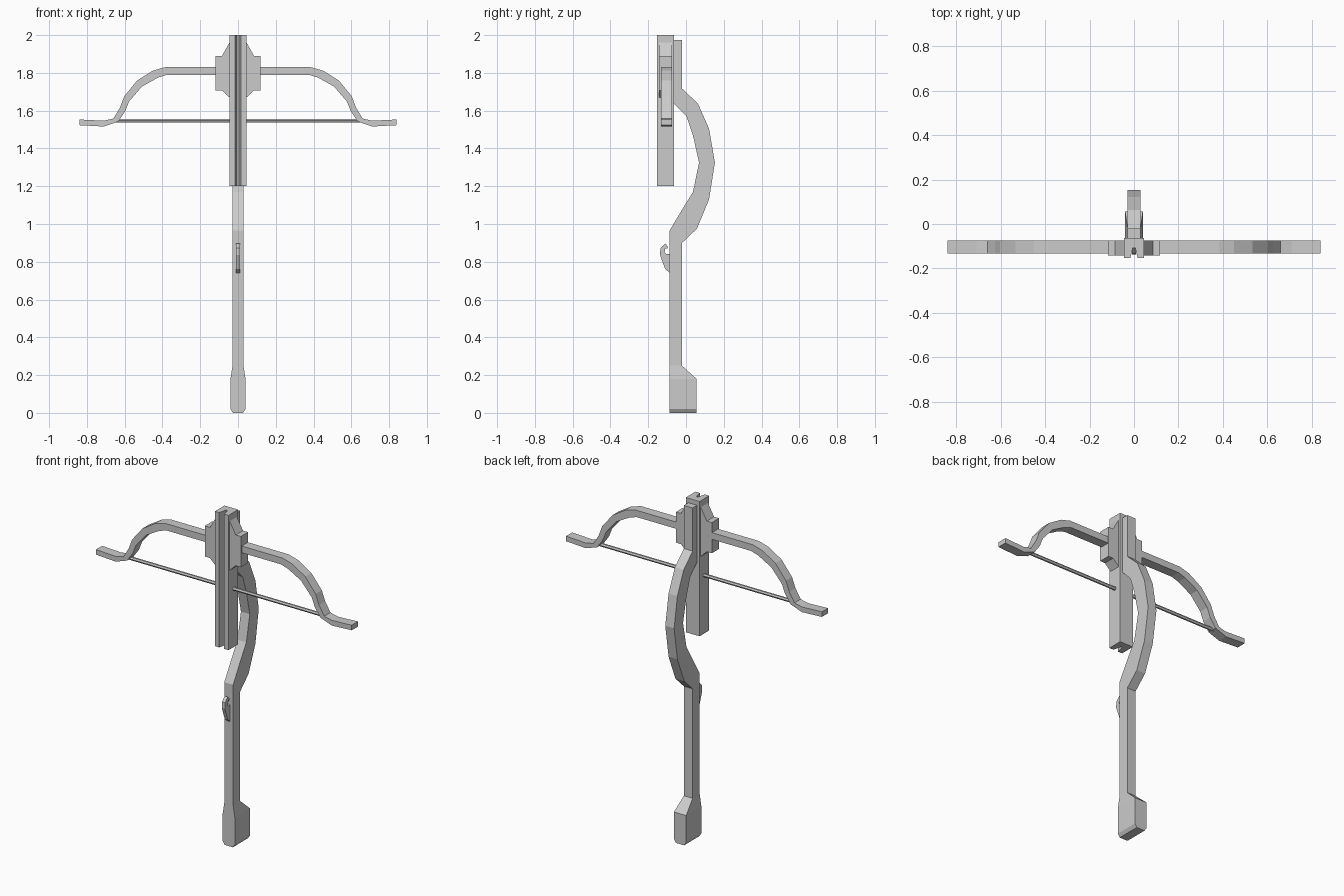
import bpy, bmesh


def loft(name, rings, mirror=False):
    """Closed solid through rings of equal point count; optionally mirrored over x."""
    bm = bmesh.new()
    vs = [[bm.verts.new(p) for p in r] for r in rings]
    n = len(vs[0])
    bm.faces.new(vs[0])
    bm.faces.new(vs[-1])
    for a, b in zip(vs, vs[1:]):
        for i in range(n):
            j = (i + 1) % n
            bm.faces.new((a[i], a[j], b[j], b[i]))
    bmesh.ops.recalc_face_normals(bm, faces=bm.faces)
    me = bpy.data.meshes.new(name)
    bm.to_mesh(me)
    bm.free()
    ob = bpy.data.objects.new(name, me)
    bpy.context.collection.objects.link(ob)
    if mirror:
        mod = ob.modifiers.new("Mirror", 'MIRROR')
        mod.use_mirror_merge = False
    return ob


def prism_y(name, xz, y0, y1):
    return loft(name, [[(x, y, z) for x, z in xz] for y in (y0, y1)], True)


def prism_x(name, yz, w):
    return loft(name, [[(x, y, z) for y, z in yz] for x in (-w, w)])


# Grooved bolt rail
half = [(0.045, -0.063), (0.045, -0.153), (0.016, -0.153), (0.005, -0.105)]
section = half + [(-x, y) for x, y in reversed(half)]
loft("bolt_rail", [[(x, y, z) for x, y in section] for z in (1.2, 2.0)])

# Side lugs holding the bow
prism_y("bow_lug", [(0.04, 1.97), (0.085, 1.89), (0.118, 1.89), (0.118, 1.708),
                    (0.085, 1.708), (0.04, 1.665)], -0.142, -0.074)

# Recurved bow limbs
outer = [(0.1, 1.83), (0.386, 1.83), (0.45, 1.812), (0.534, 1.76), (0.603, 1.675),
         (0.625, 1.616), (0.66, 1.558), (0.71, 1.547), (0.84, 1.553)]
inner = [(0.1, 1.79), (0.376, 1.79), (0.423, 1.775), (0.508, 1.728), (0.577, 1.648),
         (0.598, 1.595), (0.635, 1.542), (0.71, 1.516), (0.84, 1.523)]
prism_y("bow_limb", outer + inner[::-1], -0.133, -0.075)

# Bow string, one half each side of the rail
hexa = [(0.01, 0), (0.005, 0.009), (-0.005, 0.009), (-0.01, 0), (-0.005, -0.009), (0.005, -0.009)]
loft("bow_string", [[(x, -0.105 + a, 1.547 + b) for a, b in hexa] for x in (0.035, 0.645)], True)

# Curved stock
back = [(-0.021, 1.973), (-0.021, 1.717), (0.063, 1.638), (0.122, 1.505), (0.153, 1.325),
        (0.122, 1.13), (0.058, 0.975), (-0.021, 0.9), (-0.021, 0.25)]
front = [(-0.087, 0.25), (-0.087, 0.965), (-0.021, 1.076), (0.037, 1.17), (0.069, 1.325),
         (0.037, 1.468), (0.003, 1.57), (-0.063, 1.637), (-0.063, 1.973)]
prism_x("stock", back + front, 0.029)

# Flared butt
loft("stock_butt", [[(-w, -0.087, z), (w, -0.087, z), (w, y, z), (-w, y, z)]
                    for w, y, z in [(0.027, 0.056, 0), (0.04, 0.056, 0.02),
                                    (0.04, 0.056, 0.18), (0.029, -0.021, 0.25)]])

# Hooked trigger
prism_x("trigger", [(-0.08, 0.735), (-0.111, 0.763), (-0.138, 0.837), (-0.135, 0.872),
                    (-0.111, 0.897), (-0.095, 0.88), (-0.1, 0.87), (-0.11, 0.87),
                    (-0.113, 0.85), (-0.105, 0.842), (-0.08, 0.842)], 0.01)
